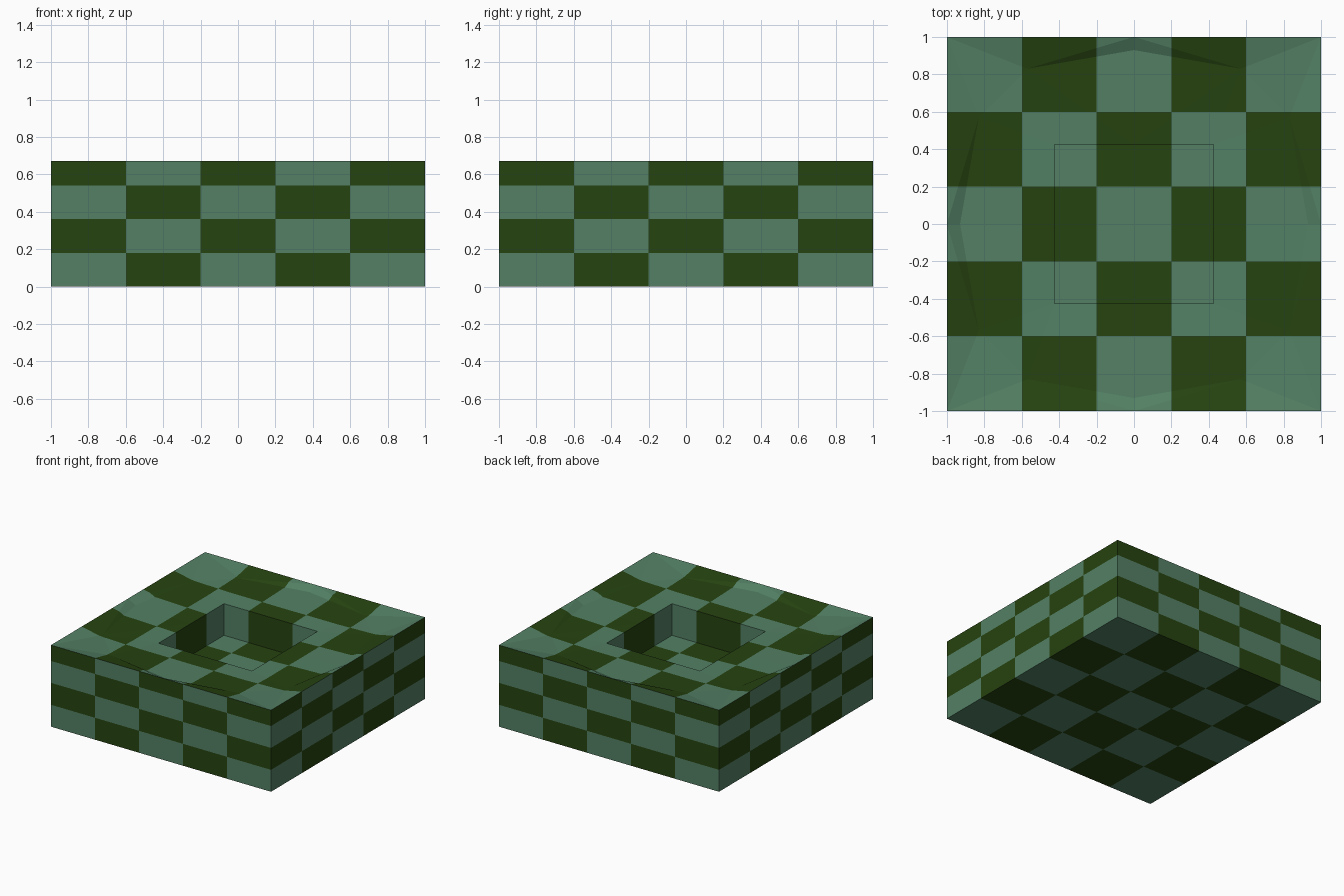
import bpy, bmesh, math
from mathutils import Vector

if "Cube" in bpy.data.objects:
    bpy.data.objects.remove(bpy.data.objects["Cube"])

TOP, RING, RIM, FLOOR, H = 0.67, 0.635, 0.62, 0.36, 0.425


def material(name, rgb):
    m = bpy.data.materials.new(name)
    m.diffuse_color = (*rgb, 1)
    m.use_nodes = True
    m.node_tree.nodes["Principled BSDF"].inputs["Base Color"].default_value = m.diffuse_color
    return m


light = material("pale_green", (0.087, 0.216, 0.128))
dark = material("dark_green", (0.0194, 0.056, 0.0052))

# One eighth of the block: square edge, dished rounded ring, square pocket
P = dict(
    M=(0, 1, TOP), C=(1, 1, TOP), M0=(0, 1, 0), C0=(1, 1, 0), o0=(0, 0, 0),
    a=(0, 0.93, RING), b=(0.57, 0.83, RING), c=(0.70, 0.70, RING),
    m=(0, H, RIM), h=(H, H, RIM), mf=(0, H, FLOOR), hf=(H, H, FLOOR), of=(0, 0, FLOOR),
)
FACES = ["M C b", "M b a", "C c b",            # sloping border
         "a b m", "b h m", "b c h",            # dished top
         "m h hf mf", "mf hf of",              # pocket wall and floor
         "M C C0 M0", "M0 C0 o0"]              # outer side and underside

bm = bmesh.new()
for swap in (False, True):
    for sx in (1, -1):
        for sy in (1, -1):
            for f in FACES:
                pts = [P[k] for k in f.split()]
                if swap:
                    pts = [(y, x, z) for x, y, z in pts]
                bm.faces.new([bm.verts.new((x * sx, y * sy, z)) for x, y, z in pts])
bmesh.ops.remove_doubles(bm, verts=bm.verts, dist=1e-4)
bmesh.ops.recalc_face_normals(bm, faces=bm.faces)


def cut(co, no):
    bmesh.ops.bisect_plane(bm, geom=bm.verts[:] + bm.edges[:] + bm.faces[:],
                           dist=1e-5, plane_co=co, plane_no=no)


# Cut along the checker lines
for t in (-0.6, -0.2, 0.2, 0.6):
    cut((t, 0, 0), (1, 0, 0))
    cut((0, t, 0), (0, 1, 0))
for k in (1, 2, 3):
    cut((0, 0, 0.18 * k), (0, 0, 1))

# Checker colours: height rows only count on the outer sides
for f in bm.faces:
    p = f.calc_center_median()
    i, j = (min(4, int((v + 1) / 0.4)) for v in (p.x, p.y))
    outer = max(abs(p.x), abs(p.y)) > 0.999
    k = int(p.z / 0.18) if outer else 0
    f.material_index = (i + j + k) % 2

me = bpy.data.meshes.new("dished_block")
bm.to_mesh(me)
bm.free()
me.materials.append(light)
me.materials.append(dark)
ob = bpy.data.objects.new("dished_block", me)
bpy.context.collection.objects.link(ob)
